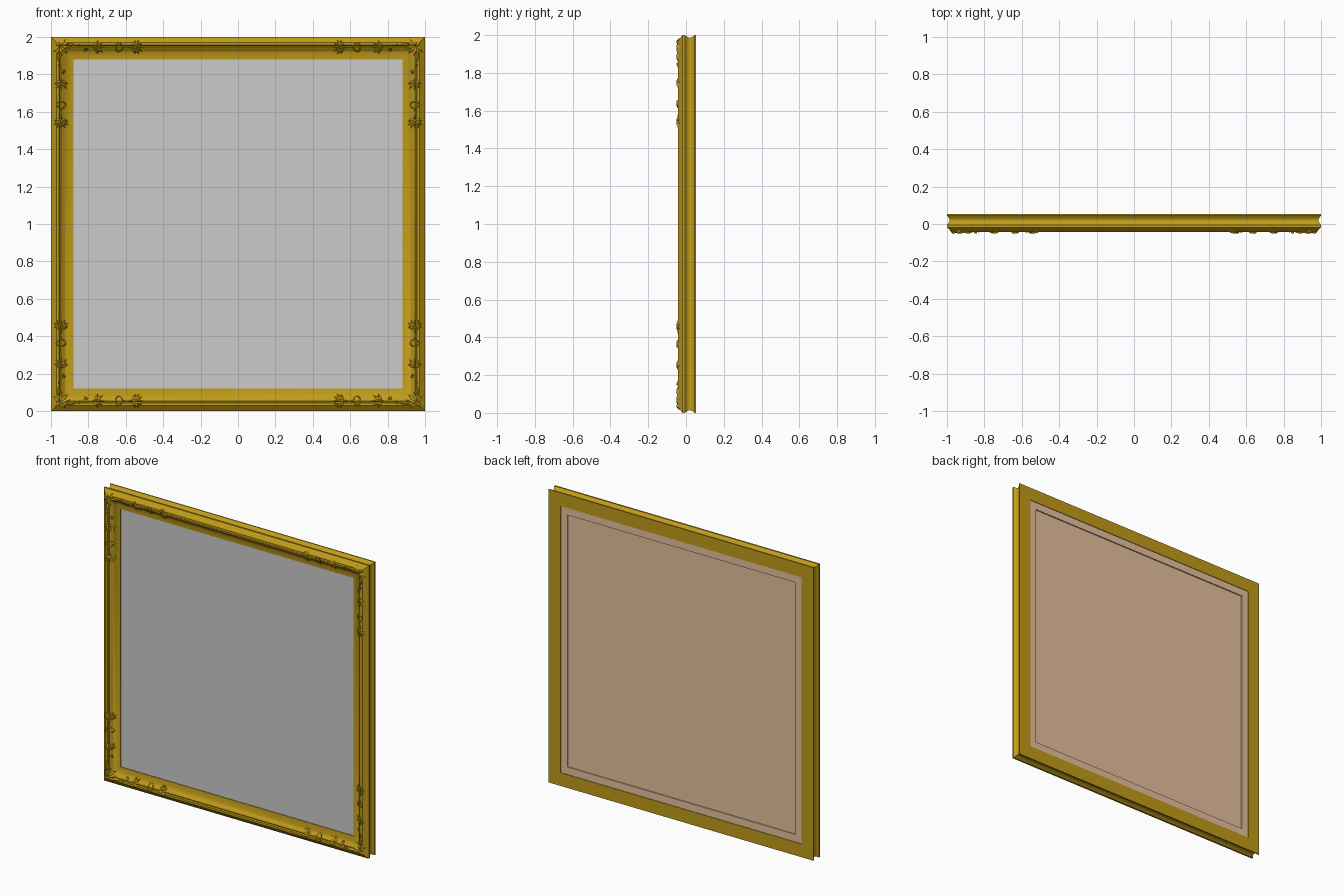
import bpy, bmesh
from math import sin, cos, pi, radians
from mathutils import Vector

if "Cube" in bpy.data.objects:
    bpy.data.objects.remove(bpy.data.objects["Cube"])


def material(name, col):
    m = bpy.data.materials.new(name)
    m.diffuse_color = (*col, 1)
    m.use_nodes = True
    m.node_tree.nodes["Principled BSDF"].inputs["Base Color"].default_value = m.diffuse_color
    return m


gold = material("gold", (0.53, 0.33, 0.01))
tan = material("brown_board", (0.8, 0.53, 0.34))


def finish(bm, name, mat=None, angle=35):
    bmesh.ops.recalc_face_normals(bm, faces=bm.faces)
    me = bpy.data.meshes.new(name)
    bm.to_mesh(me)
    bm.free()
    me.shade_smooth()
    me.set_sharp_from_angle(angle=radians(angle))
    if mat:
        me.materials.append(mat)
    ob = bpy.data.objects.new(name, me)
    bpy.context.collection.objects.link(ob)
    return ob


def square(bm, d, y):
    """Four corners of a square lying d inside the outer edge."""
    a = 1 - d
    return [bm.verts.new((x * a, y, 1 + z * a)) for x, z in ((-1, -1), (1, -1), (1, 1), (-1, 1))]


def bridge(bm, A, B):
    n = len(A)
    for i in range(n):
        bm.faces.new((A[i], A[(i + 1) % n], B[(i + 1) % n], B[i]))


# Moulding profile as (distance from outer edge, y)
front = [(0.0, -0.018), (0.012, -0.028), (0.03, -0.043), (0.044, -0.043), (0.049, -0.036),
         (0.055, -0.038), (0.061, -0.035), (0.07, -0.026), (0.082, -0.018), (0.097, -0.012),
         (0.12, -0.009)]
rabbet = [(0.12, 0.035), (0.09, 0.035), (0.09, 0.054), (0.0, 0.054), (0.0, 0.046)]
scoop = [(0.014 * sin(pi * t / 8), 0.046 - 0.052 * t / 8) for t in range(1, 8)] + [(0.0, -0.006)]

# Mitred frame
bm = bmesh.new()
rings = [square(bm, d, y) for d, y in front + rabbet + scoop]
for i in range(len(rings)):
    bridge(bm, rings[i], rings[(i + 1) % len(rings)])
finish(bm, "gilded_frame", gold)

# Mirror glass
bm = bmesh.new()
f, b = square(bm, 0.12, -0.005), square(bm, 0.12, 0.005)
bridge(bm, f, b)
bm.faces.new(f)
bm.faces.new(b)
finish(bm, "mirror_glass")

# Backing board with sunken panel
bm = bmesh.new()
rings = [square(bm, d, y) for d, y in ((0.09, 0.036), (0.09, 0.05), (0.14, 0.05), (0.14, 0.042))]
for a, b in zip(rings, rings[1:]):
    bridge(bm, a, b)
bm.faces.new(rings[0])
bm.faces.new(rings[-1])
finish(bm, "backing_board", tan)


def surface(d):
    """Front y of the moulding at distance d from the outer edge."""
    for (d0, y0), (d1, y1) in zip(front, front[1:]):
        if d <= d1:
            return y0 + (y1 - y0) * max(0, d - d0) / (d1 - d0)
    return front[-1][1]


# Ornament pieces; 'put' maps (u, v, height) onto the moulding
def leaf(bm, put, u, v, ang, length, width, h=0.010):
    ca, sa = cos(ang), sin(ang)
    N = 6
    rows = []
    for i in range(N + 1):
        t = i / N
        w = width / 2 * max(0.05, sin(pi * t ** 0.8))
        hh = h * (0.4 + 0.6 * sin(pi * t))
        row = []
        for k in range(6):
            q = -1 + 2 * k / 5
            row.append((t * length, q * w, hh * (1 - q * q) - 0.002))
        rows.append([bm.verts.new(put(u + a * ca - b * sa, v + a * sa + b * ca, c))
                     for a, b, c in row])
    for r0, r1 in zip(rows, rows[1:]):
        bridge(bm, r0, r1)
    bm.faces.new(rows[0])
    bm.faces.new(rows[-1])


def stroke(bm, put, pts, r=0.003):
    rings = []
    for i, p in enumerate(pts):
        t = Vector(pts[min(i + 1, len(pts) - 1)]) - Vector(pts[max(i - 1, 0)])
        n = Vector((-t.y, t.x)).normalized()
        rings.append([bm.verts.new(put(p[0] + n.x * r * cos(a), p[1] + n.y * r * cos(a),
                                       0.003 + 1.6 * r * sin(a)))
                      for a in (k * pi / 3 for k in range(6))])
    for a, b in zip(rings, rings[1:]):
        bridge(bm, a, b)
    bm.faces.new(rings[0])
    bm.faces.new(rings[-1])


def palmette(bm, put, s, d, ang, size, n=5, spread=1.15):
    for k in range(n):
        q = -1 + 2 * k / (n - 1)
        leaf(bm, put, s, d, ang + q * spread, size * (1 - 0.3 * q * q), size * 0.3)


def bud(bm, put, s, d, size):
    pts = [(s + size * cos(a) * 0.6, d + size * 0.8 * sin(a) * (1 - 0.25 * cos(a)))
           for a in (k * 2 * pi / 14 for k in range(15))]
    stroke(bm, put, pts, 0.0028)
    leaf(bm, put, s + size * 0.5, d, 0, size * 0.7, size * 0.4, 0.008)


def scroll(bm, put, s, d, r, sign):
    stroke(bm, put, [(s + r * (1 - t / 16) * cos(sign * t * 0.5),
                      d + r * (1 - t / 16) * sin(sign * t * 0.5)) for t in range(13)], 0.0025)


# Relief ornament at each corner
for sx, sz, label in ((-1, -1, "lower_left"), (1, -1, "lower_right"),
                      (1, 1, "upper_right"), (-1, 1, "upper_left")):
    bm = bmesh.new()

    def corner(u, v, h):
        return (sx * (1 - u), surface(min(u, v)) - h, 1 + sz * (1 - v))

    def swapped(u, v, h):
        return corner(v, u, h)

    palmette(bm, corner, 0.045, 0.045, pi / 4, 0.065, 7, 1.5)
    leaf(bm, corner, 0.05, 0.05, pi * 1.25, 0.035, 0.018)
    for put in (corner, swapped):
        leaf(bm, put, 0.085, 0.04, 0.1, 0.055, 0.018)
        scroll(bm, put, 0.155, 0.045, 0.013, 1)
        scroll(bm, put, 0.185, 0.07, 0.011, -1)
        palmette(bm, put, 0.235, 0.055, 0, 0.055)
        palmette(bm, put, 0.25, 0.055, pi, 0.032, 3, 0.9)
        bud(bm, put, 0.365, 0.055, 0.03)
        palmette(bm, put, 0.44, 0.055, 0, 0.055, 7, 1.3)
        leaf(bm, put, 0.445, 0.055, pi, 0.035, 0.014)
    finish(bm, label + "_corner_ornament", gold, 50)
